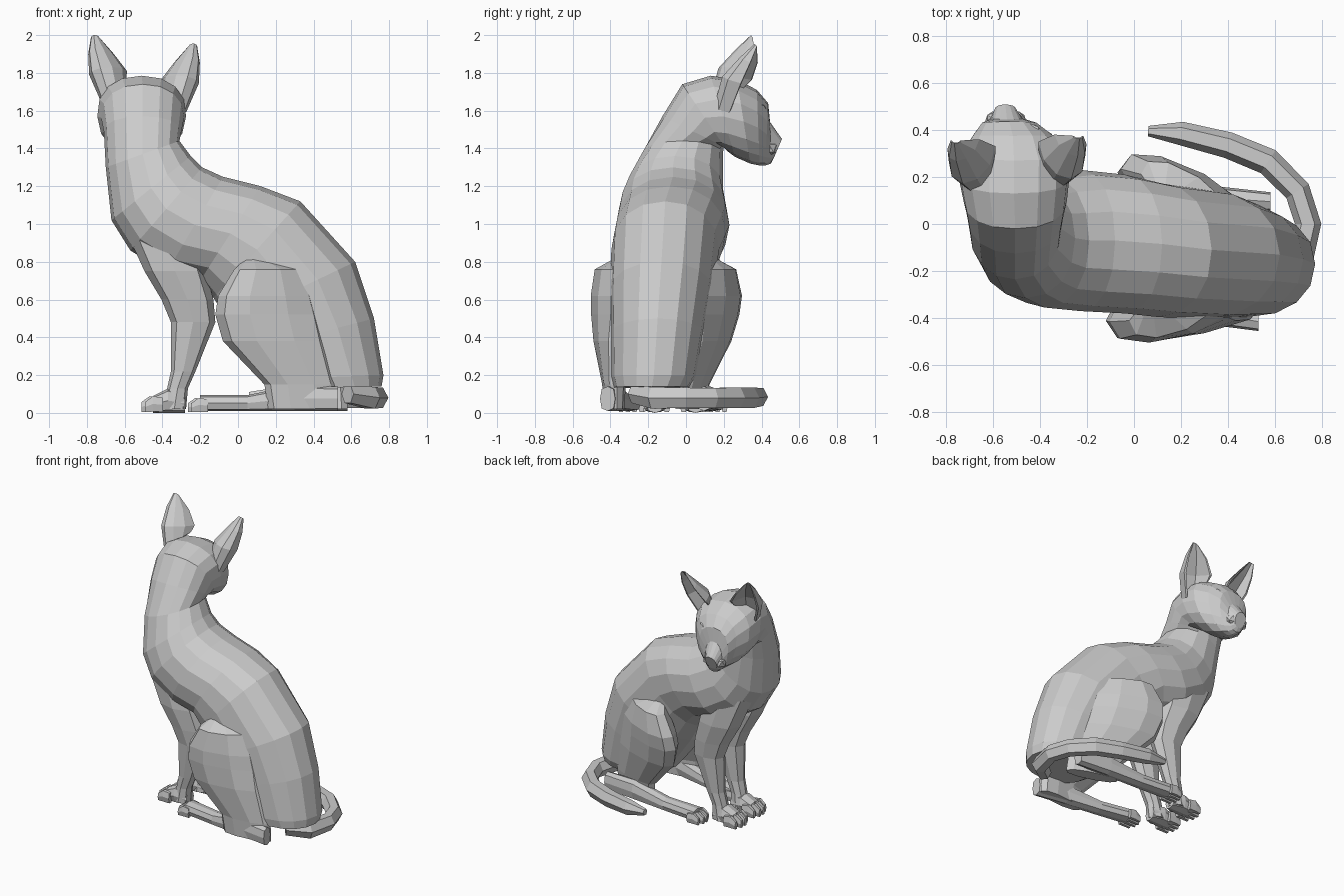
import bpy, bmesh
from math import sin, cos, pi, copysign
from mathutils import Vector as V


def make(name, rings):
    """Skin a list of equal-length closed rings and cap both ends."""
    bm = bmesh.new()
    vs = [[bm.verts.new(p) for p in r] for r in rings]
    n = len(vs[0])
    for a, b in zip(vs, vs[1:]):
        for i in range(n):
            j = (i + 1) % n
            bm.faces.new((a[i], a[j], b[j], b[i]))
    bm.faces.new(vs[0])
    bm.faces.new(vs[-1])
    bmesh.ops.recalc_face_normals(bm, faces=bm.faces[:])
    me = bpy.data.meshes.new(name)
    bm.to_mesh(me)
    bm.free()
    ob = bpy.data.objects.new(name, me)
    bpy.context.collection.objects.link(ob)
    return ob


def ring(c, u, v, n=8, p=1.0, taper=0.0):
    """Super-ellipse ring around c with half axes u and v, narrowing towards +v."""
    f = lambda t: copysign(abs(t) ** p, t)
    angles = [2 * pi * i / n for i in range(n)]
    return [V(c) + V(u) * f(cos(t)) * (1 - taper * sin(t)) + V(v) * f(sin(t)) for t in angles]


def blob(name, loc, scale, turn=0.0, tilt=0.0):
    bpy.ops.mesh.primitive_ico_sphere_add(subdivisions=1, radius=1, location=loc)
    ob = bpy.context.object
    ob.name = name
    ob.scale = scale
    ob.rotation_euler = (0, tilt, turn)


# Torso: back x, z / belly x, z / centre y, half width
torso = [
    (0.76, 0.14, 0.28, 0.13, -0.18, 0.20),
    (0.77, 0.20, 0.20, 0.18, -0.17, 0.225),
    (0.72, 0.50, 0.07, 0.33, -0.15, 0.25),
    (0.62, 0.80, -0.05, 0.48, -0.13, 0.275),
    (0.33, 1.12, -0.13, 0.61, -0.11, 0.285),
    (0.12, 1.20, -0.20, 0.70, -0.085, 0.295),
    (-0.08, 1.25, -0.38, 0.74, -0.07, 0.30),
    (-0.19, 1.30, -0.57, 0.86, -0.07, 0.285),
    (-0.25, 1.36, -0.67, 1.02, -0.06, 0.255),
    (-0.31, 1.44, -0.70, 1.30, -0.02, 0.215),
]
# Neck and head: centre x, half width / top y, z / underside y, z / taper
head = [
    (-0.505, 0.205, -0.125, 1.57, 0.20, 1.41, 0),
    (-0.505, 0.22, -0.02, 1.74, 0.22, 1.385, 0),
    (-0.51, 0.235, 0.13, 1.785, 0.26, 1.355, 0.05),
    (-0.51, 0.22, 0.27, 1.765, 0.34, 1.32, 0.15),
    (-0.515, 0.165, 0.375, 1.71, 0.39, 1.31, 0.22),
    (-0.53, 0.115, 0.435, 1.64, 0.42, 1.31, 0.2),
    (-0.54, 0.07, 0.445, 1.54, 0.45, 1.32, 0),
    (-0.547, 0.045, 0.508, 1.45, 0.465, 1.35, 0),
]
N = 16
rings = [ring(((ax + bx) / 2, y, (az + bz) / 2), ((ax - bx) / 2, 0, (az - bz) / 2),
              (0, w, 0), N, 0.93) for ax, az, bx, bz, y, w in torso]
rings += [ring((x, (ty + by) / 2, (tz + bz) / 2), (w, 0, 0),
               (0, (by - ty) / 2, (bz - tz) / 2), N, 0.9, k) for x, w, ty, tz, by, bz, k in head]
make("body_and_head", rings)

# Ears: cupped shells, mirrored across the head
ear = [
    ((-0.655, 0.25, 1.705), (0.065, 0.04, 0.07), (-0.01, -0.11, 0.0)),
    ((-0.688, 0.30, 1.80), (0.10, 0.03, 0.01), (-0.01, -0.125, 0.03)),
    ((-0.725, 0.34, 1.90), (0.068, 0.02, 0.0), (-0.01, -0.07, 0.03)),
    ((-0.757, 0.355, 1.985), (0.022, 0.0, 0.0), (0, -0.012, 0.015)),
]
for side, name in ((1, "ear_left"), (-1, "ear_right")):
    shells = []
    for c, w, d in ear:
        c, w, d = V(c), V(w), V(d)
        pts = [c + w * cos(pi * i / 5) + d * sin(pi * i / 5) for i in range(6)]
        pts += [c + w * 0.85 * cos(pi * i / 3) + d * 0.75 * sin(pi * i / 3) for i in (3, 2, 1, 0)]
        if side < 0:
            pts = [V((-0.995 - q.x, q.y + 0.02, q.z - 0.045)) for q in pts]
        shells.append(pts)
    make(name, shells)

# Face: eyes, brows, muzzle pads
for s, n in ((-1, "left"), (1, "right")):
    blob("eye_" + n, (-0.525 + s * 0.095, 0.40, 1.55), (0.05, 0.03, 0.026), -s * 0.6, -s * 0.3)
    blob("brow_" + n, (-0.52 + s * 0.085, 0.395, 1.615), (0.06, 0.035, 0.02), -s * 0.6, -s * 0.35)
    blob("muzzle_pad_" + n, (-0.545 + s * 0.042, 0.44, 1.40), (0.05, 0.045, 0.045))


# Toes: small tapered blocks pointing to -x
def toes(name, x, y, spread, count, length, h):
    for i in range(count):
        k = i - (count - 1) / 2
        tx = x + abs(k) * 0.018
        ty = y + k * spread
        rs = [ring((tx - length * f, ty, h * g), (0, spread * 0.5 * g2, 0), (0, 0, h * g * 0.97), 6, 0.8)
              for f, g, g2 in ((0, 0.45, 1), (0.55, 0.5, 1), (1, 0.32, 0.7))]
        make(f"{name}_{i + 1}", rs)


# Front legs: z, front x, rear x, half depth
leg = [
    (0.98, -0.60, -0.22, 0.10), (0.75, -0.495, -0.17, 0.112),
    (0.60, -0.405, -0.13, 0.095), (0.48, -0.355, -0.12, 0.08),
    (0.22, -0.355, -0.225, 0.055), (0.13, -0.375, -0.265, 0.052),
    (0.02, -0.40, -0.275, 0.06),
]
for name, y0, y1 in (("front_leg_near", -0.19, -0.165), ("front_leg_far", 0.07, 0.05)):
    rs = []
    for i, (z, a, b, h) in enumerate(leg):
        y = y0 + (y1 - y0) * i / 6
        rs.append(ring(((a + b) / 2, y, z), ((b - a) / 2, 0, 0), (0, h, 0), 8, 0.88))
    make(name, rs)
    paw = [(-0.28, 0.045, 0.05), (-0.37, 0.065, 0.065), (-0.45, 0.06, 0.045)]
    make(name + "_paw", [ring((x, y1, h), (0, w, 0), (0, 0, h), 8, 0.75) for x, w, h in paw])
    toes(name + "_toe", -0.425, y1, 0.042, 4, 0.095, 0.095)

# Hind legs: z, front x, rear x, outward offset, half thickness, extra rear tuck
thigh = [
    (0.82, 0.04, 0.17, -0.05, 0.05, 0.2), (0.76, -0.02, 0.34, -0.005, 0.11, 0.2),
    (0.62, -0.105, 0.42, -0.005, 0.13, 0.13), (0.52, -0.12, 0.45, -0.005, 0.13, 0.1),
    (0.38, -0.08, 0.48, 0.01, 0.11, 0.05), (0.15, 0.14, 0.525, 0.03, 0.06, 0),
    (0.02, 0.16, 0.53, 0.03, 0.05, 0),
]
# side, shift x, outer y along z, slope of the thigh in plan, heel y, toe y
for name, s, dx, y, slope, low, heel, toe in (
        ("hind_leg_near", -1, 0.0, -0.365, 0.08, 0.0, -0.415, -0.29),
        ("hind_leg_far", 1, 0.05, 0.13, -0.28, -0.07, 0.095, 0.15)):
    rs = []
    for z, a, b, out, h, tuck in thigh:
        cx, hx = (a + b) / 2 + dx, (b - a) / 2
        cy = y + s * out + low * max(0, 0.6 - z) / 0.45 + slope * (cx - dx - 0.16)
        k = slope - s * tuck
        rs.append(ring((cx, cy, z), (hx, hx * k, 0), (0, h, 0), 10, 0.88))
    make(name, rs)
    foot = [(0.53, 0.04, 0.065), (0.30, 0.05, 0.068), (0.05, 0.052, 0.042), (-0.20, 0.06, 0.042)]
    rs = []
    for x, w, h in foot:
        t = (0.53 - x) / 0.73
        rs.append(ring((x + dx * (1 - t), heel + (toe - heel) * t, h + 0.01),
                       (0, w, 0), (0, 0, h), 8, 0.7))
    make(name + "_foot", rs)
    toes(name + "_toe", -0.185, toe, 0.036, 4, 0.09, 0.085)

# Tail: six-sided tube curling round on the floor
path = [(0.58, -0.27, 0.10, 0.05), (0.70, -0.17, 0.08, 0.06), (0.74, 0.0, 0.08, 0.056),
        (0.695, 0.14, 0.078, 0.056), (0.57, 0.265, 0.08, 0.058), (0.40, 0.335, 0.08, 0.056),
        (0.20, 0.385, 0.085, 0.05), (0.06, 0.395, 0.09, 0.022)]
rs = []
for i, (x, y, z, r) in enumerate(path):
    a, b = path[max(i - 1, 0)], path[min(i + 1, len(path) - 1)]
    d = V((b[0] - a[0], b[1] - a[1], 0)).normalized()
    rs.append(ring((x, y, z), V((-d.y, d.x, 0)) * r, (0, 0, r * 1.1), 6))
make("tail", rs)
